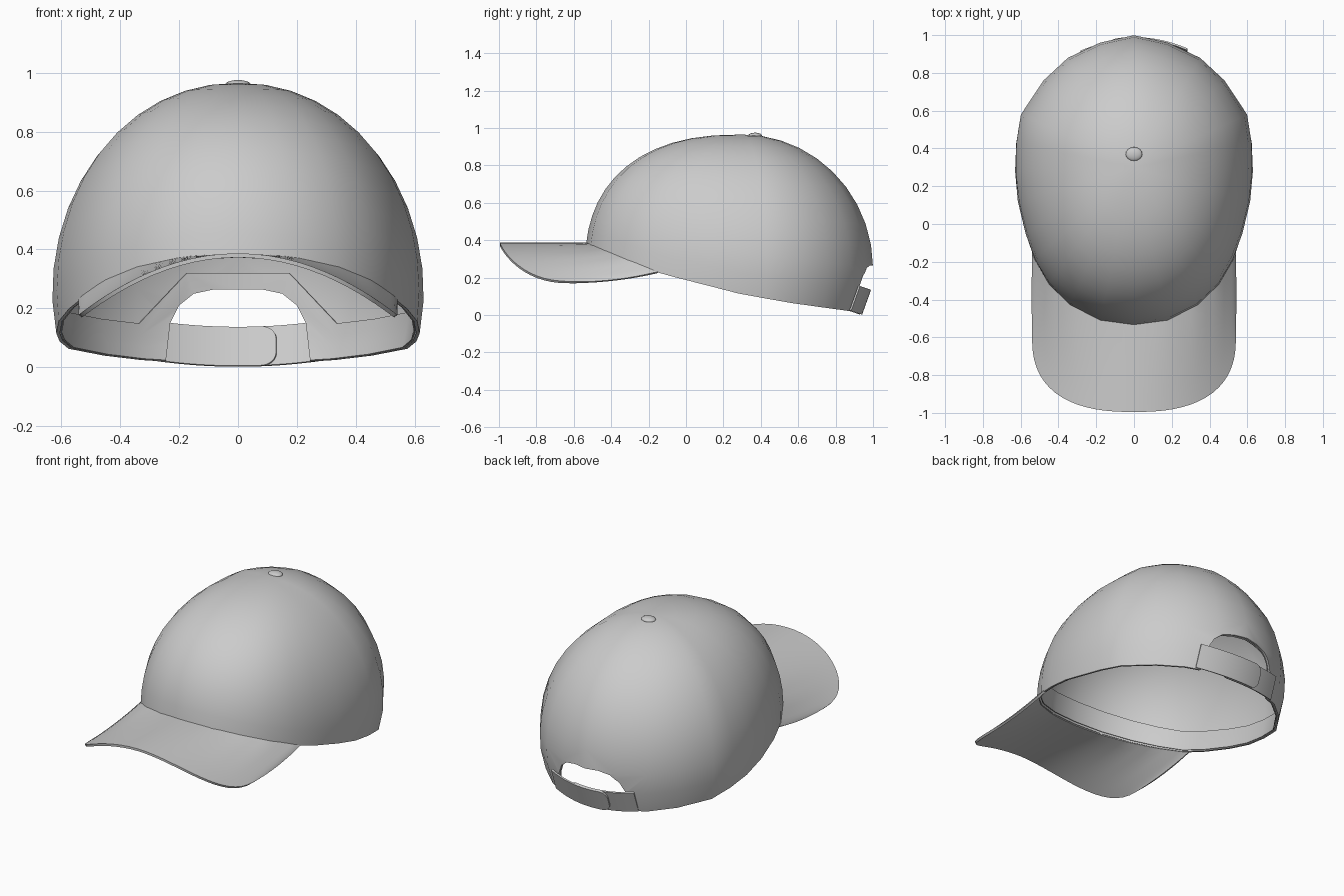
import bpy, bmesh, math

if "Cube" in bpy.data.objects:
    bpy.data.objects.remove(bpy.data.objects["Cube"])

GREY = (0.6, 0.6, 0.6, 1)
fabric = bpy.data.materials.new("grey_fabric")
fabric.use_nodes = True
fabric.diffuse_color = GREY
fabric.node_tree.nodes["Principled BSDF"].inputs["Base Color"].default_value = GREY

CENTRE, TOP, WIDEST = 0.3, 0.965, 0.25
# Half plan of the crown, back to front
HALF = [(0, 1), (.18, .96), (.35, .88), (.48, .76), (.6, .58), (.625, .43), (.63, .28),
        (.615, .12), (.575, -.05), (.525, -.19), (.45, -.32), (.34, -.43), (.18, -.515), (0, -.54)]
RIM = [(-.54, .38), (-.17, .23), (.3, .11), (.6, .06), (1, .01)]


def interp(table, v):
    for (a, fa), (b, fb) in zip(table, table[1:]):
        if v <= b:
            return fa + (fb - fa) * (v - a) / (b - a)
    return table[-1][1]


def grid_object(name, rows, closed=False):
    """Skin a grid of points into a mesh object."""
    bm = bmesh.new()
    grid = [[bm.verts.new(p) for p in row] for row in rows]
    pairs = list(zip(grid, grid[1:]))
    if closed:
        pairs.append((grid[-1], grid[0]))
    for r, s in pairs:
        for i in range(len(r) - 1):
            bm.faces.new((r[i], s[i], s[i + 1], r[i + 1]))
    bmesh.ops.remove_doubles(bm, verts=bm.verts[:], dist=0.0005)
    bmesh.ops.recalc_face_normals(bm, faces=bm.faces[:])
    mesh = bpy.data.meshes.new(name)
    bm.to_mesh(mesh)
    bm.free()
    ob = bpy.data.objects.new(name, mesh)
    bpy.context.collection.objects.link(ob)
    mesh.materials.append(fabric)
    return ob


def finish(ob, thickness=0, offset=0, cutter=None):
    """Thicken, cut and smooth a part."""
    bpy.ops.object.select_all(action='DESELECT')
    bpy.context.view_layer.objects.active = ob
    ob.select_set(True)
    if thickness:
        mod = ob.modifiers.new("thickness", 'SOLIDIFY')
        mod.thickness, mod.offset = thickness, offset
        bpy.ops.object.modifier_apply(modifier=mod.name)
    if cutter:
        mod = ob.modifiers.new("opening", 'BOOLEAN')
        mod.operation, mod.object, mod.solver = 'DIFFERENCE', cutter, 'EXACT'
        bpy.ops.object.modifier_apply(modifier=mod.name)
    bpy.ops.object.shade_smooth_by_angle(angle=math.radians(40))


def crown_point(x, y, z, inset=0):
    """Place a plan point on the dome at height z."""
    if z < WIDEST:
        s = 1 - 1.2 * (WIDEST - z) ** 2
    else:
        e = 2 + 0.4 * max(0, (CENTRE - y) / 0.84)
        q = min(1, (z - WIDEST) / (TOP - WIDEST))
        s = max(0, 1 - q ** e) ** (1 / e)
    s *= 1 - inset
    return (x * s, CENTRE + (y - CENTRE) * s, z)


plan = HALF + [(-x, y) for x, y in HALF[-2:0:-1]]

# Crown
N = 12
crown_rows = []
for x, y in plan:
    low = interp(RIM, y)
    crown_rows.append([crown_point(x, y, low + (TOP - low) * math.sin(math.pi / 2 * k / N))
                       for k in range(N + 1)])
crown = grid_object("crown", crown_rows, closed=True)

# Sweatband, rising around the back opening
band_rows = []
for x, y in plan:
    low = interp(RIM, y) + 0.004
    high = 0.32 if y > 0.9 else low + 0.12
    band_rows.append([crown_point(x, y, low + (high - low) * k / 3, 0.028) for k in range(4)])
band = grid_object("sweatband", band_rows, closed=True)

# Arched cutter for the back opening
arch = [(.25, -.2), (.245, .02), (.23, .15), (.2, .21), (.15, .25), (.08, .265)]
arch += [(-x, z) for x, z in reversed(arch)]
bm = bmesh.new()
face = bm.faces.new([bm.verts.new((x, 0.6, z)) for x, z in arch])
ext = bmesh.ops.extrude_face_region(bm, geom=[face])
bmesh.ops.translate(bm, vec=(0, 0.7, 0),
                    verts=[g for g in ext["geom"] if isinstance(g, bmesh.types.BMVert)])
bmesh.ops.recalc_face_normals(bm, faces=bm.faces[:])
mesh = bpy.data.meshes.new("opening_cutter")
bm.to_mesh(mesh)
bm.free()
mesh.materials.append(fabric)
cutter = bpy.data.objects.new("opening_cutter", mesh)
bpy.context.collection.objects.link(cutter)
cutter.hide_render = True

finish(crown, 0.012, -1, cutter)
finish(band, 0.005, 0, cutter)
bpy.data.objects.remove(cutter)

# Brim, arched across and meeting the crown rim
front_edge = sorted((x, y) for x, y in plan if y < 0)
HALF_W = 0.535
brim_rows = []
for i in range(-16, 17):
    x = HALF_W * math.sin(math.pi / 2 * i / 16)
    inner = interp(front_edge, x)
    outer = -0.6 - 0.395 * max(0, 1 - abs(x / HALF_W) ** 2.5) ** 0.4
    z_in, z_out = interp(RIM, inner), 0.38 - 0.72 * x * x
    row = []
    for k in range(9):
        v = k / 8
        ease = 1 - (1 - v) ** 2
        row.append((x, inner + 0.012 + (outer - inner - 0.012) * v, z_in + (z_out - z_in) * ease))
    brim_rows.append(row)
finish(grid_object("brim", brim_rows), 0.014)


# Two overlapping strap halves with rounded ends
def strap(name, side, y_offset):
    rows = []
    for i in range(25):
        x = 0.28 - 0.41 * math.sin(math.pi / 2 * i / 24)
        tip = max(0, (x + 0.13) / 0.05)
        half = 0.066 * (1 if tip >= 1 else 0.35 + 0.65 * math.sqrt(max(0, 1 - (1 - tip) ** 2)))
        mid = 0.07 + 0.25 * x * x
        y = 0.953 - 0.75 * x * x + y_offset
        rows.append([(side * x, y + 0.36 * d * half, mid + d * half) for d in (-1, 0, 1)])
    finish(grid_object(name, rows), 0.01)


strap("strap_outer", 1, 0.008)
strap("strap_inner", -1, -0.004)

# Top button
bpy.ops.mesh.primitive_uv_sphere_add(segments=16, ring_count=8, radius=1, location=(0, 0.37, 0.959))
button = bpy.context.object
button.name = "top_button"
button.scale = (0.044, 0.037, 0.016)
button.data.materials.append(fabric)
finish(button)
